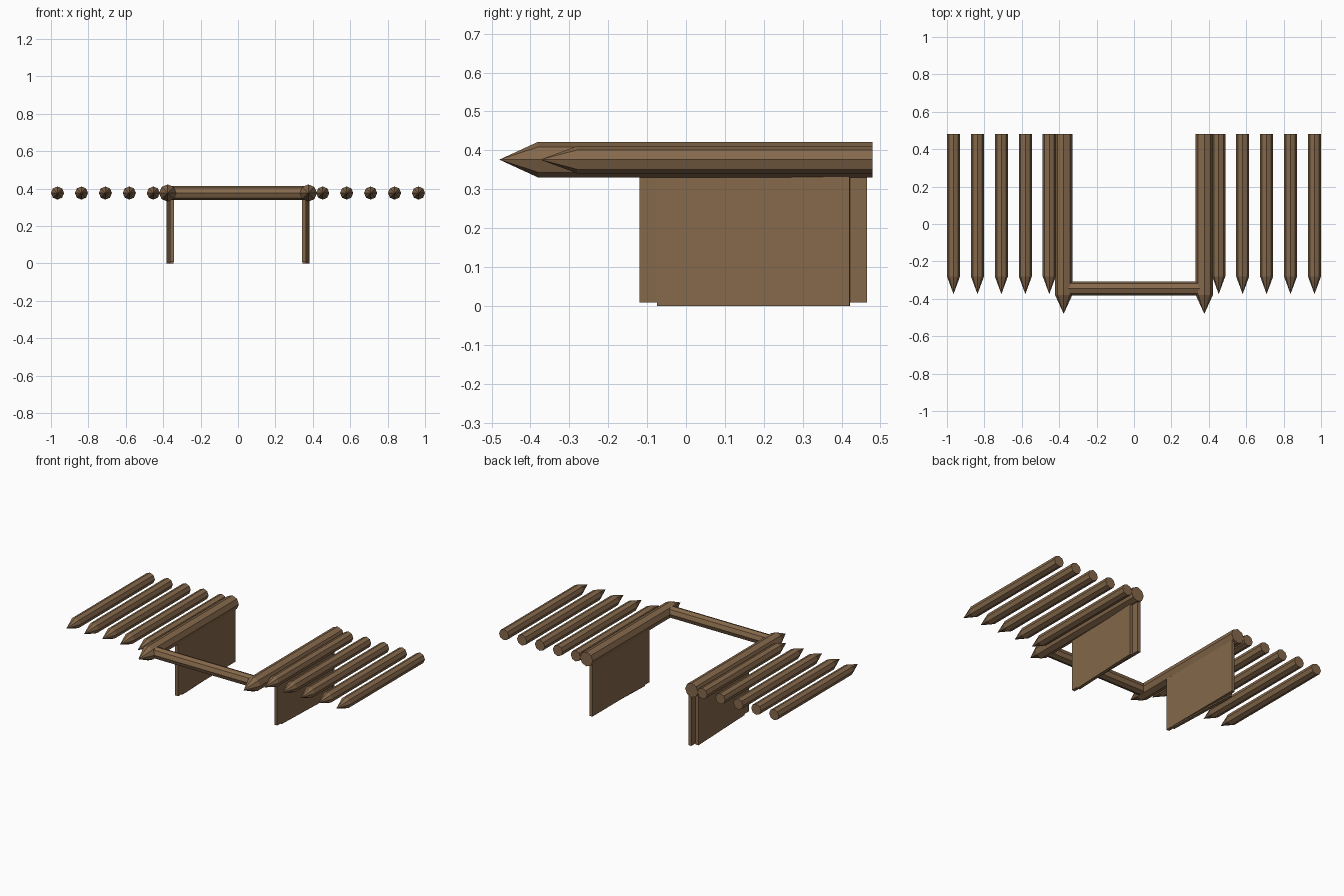
import bpy, bmesh, math
from mathutils import Matrix

if "Cube" in bpy.data.objects:
    bpy.data.objects.remove(bpy.data.objects["Cube"])

wood = bpy.data.materials.new("brown wood")
wood.diffuse_color = (0.235, 0.14, 0.07, 1)
wood.use_nodes = True
wood.node_tree.nodes["Principled BSDF"].inputs["Base Color"].default_value = wood.diffuse_color
Z = 0.376  # height of the log layer


def finish(name, bm):
    bmesh.ops.recalc_face_normals(bm, faces=bm.faces)
    me = bpy.data.meshes.new(name)
    bm.to_mesh(me)
    bm.free()
    me.materials.append(wood)
    ob = bpy.data.objects.new(name, me)
    bpy.context.collection.objects.link(ob)
    return ob


def log(name, x, r, y_back, y_neck, y_tip, sides=8):
    """Eight-sided log along y, sharpened at the front."""
    bm = bmesh.new()
    rings = [[bm.verts.new((x + r * math.cos(a), y, Z + r * math.sin(a)))
              for a in (2 * math.pi * i / sides for i in range(sides))]
             for y in (y_back, y_neck)]
    tip = bm.verts.new((x, y_tip, Z))
    bm.faces.new(rings[0])
    for i in range(sides):
        j = (i + 1) % sides
        bm.faces.new((rings[0][i], rings[0][j], rings[1][j], rings[1][i]))
        bm.faces.new((rings[1][i], rings[1][j], tip))
    return finish(name, bm)


def board(name, centre, size, turn=0):
    bm = bmesh.new()
    bmesh.ops.create_cube(bm, size=1)
    bm.transform(Matrix.Translation(centre) @ Matrix.Rotation(turn, 4, 'Z')
                 @ Matrix.Diagonal((*size, 1)))
    return finish(name, bm)


for s, side in ((-1, "left"), (1, "right")):
    # row of sharpened fence stakes
    for i in range(5):
        log(f"{side}_stake_{i + 1}", s * (0.453 + 0.128 * i), 0.035, 0.48, -0.28, -0.375)
    # thick gate post
    log(f"{side}_gate_post", s * 0.376, 0.046, 0.48, -0.38, -0.48)
    # open door: inner board plus a slightly turned outer board
    board(f"{side}_door_inner", (s * 0.354, 0.173, 0.178), (0.021, 0.586, 0.34))
    board(f"{side}_door_outer", (s * 0.364, 0.173, 0.17), (0.02, 0.496, 0.34), -s * 0.038)

# crossbar joining the gate posts
bm = bmesh.new()
bmesh.ops.create_cone(bm, cap_ends=True, segments=8, radius1=0.037, radius2=0.037, depth=0.72)
bm.transform(Matrix.Translation((0, -0.345, Z)) @ Matrix.Rotation(math.pi / 2, 4, 'Y'))
finish("crossbar", bm)
